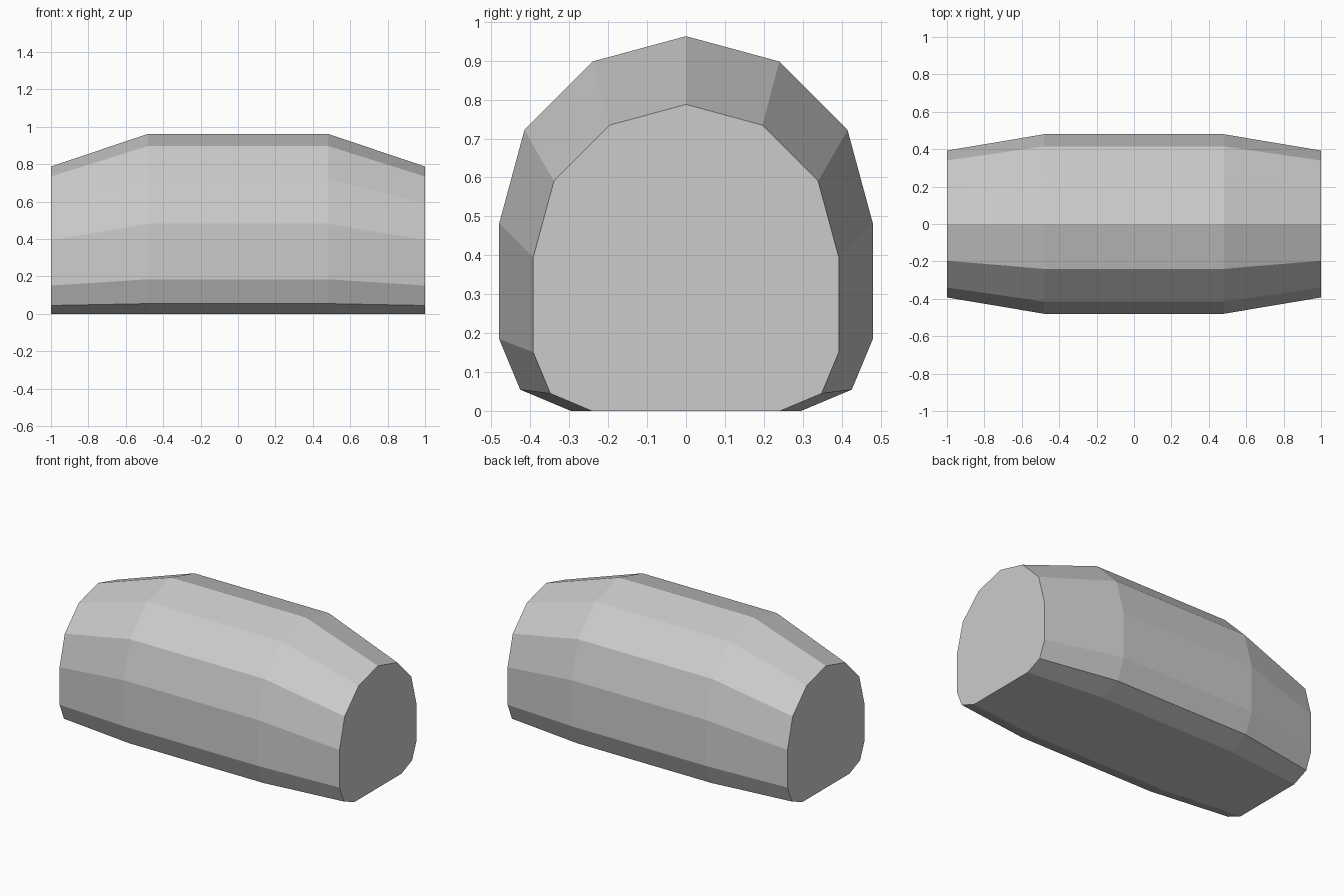
import bpy, bmesh

if "Cube" in bpy.data.objects:
    bpy.data.objects.remove(bpy.data.objects["Cube"])

# Right half of the cross-section (y, z), from crown to floor
half = [(0, 0.963), (0.24, 0.898), (0.415, 0.722), (0.48, 0.482),
        (0.48, 0.185), (0.426, 0.055), (0.295, 0)]
# Mirror it into a closed ring
profile = half + [(-y, z) for y, z in reversed(half[1:])]

# Stations along the length (x, scale about the floor line)
stations = [(-1, 0.818), (-0.48, 1), (0.48, 1), (1, 0.818)]

bm = bmesh.new()
rings = [[bm.verts.new((x, y * s, z * s)) for y, z in profile]
         for x, s in stations]

# Side panels between neighbouring rings
n = len(profile)
for a, b in zip(rings, rings[1:]):
    for i in range(n):
        j = (i + 1) % n
        bm.faces.new((a[i], a[j], b[j], b[i]))

# Flat end caps
bm.faces.new(rings[0])
bm.faces.new(rings[-1])
bmesh.ops.recalc_face_normals(bm, faces=bm.faces)

mesh = bpy.data.meshes.new("barrel_body")
bm.to_mesh(mesh)
bm.free()
body = bpy.data.objects.new("barrel_body", mesh)
bpy.context.collection.objects.link(body)
